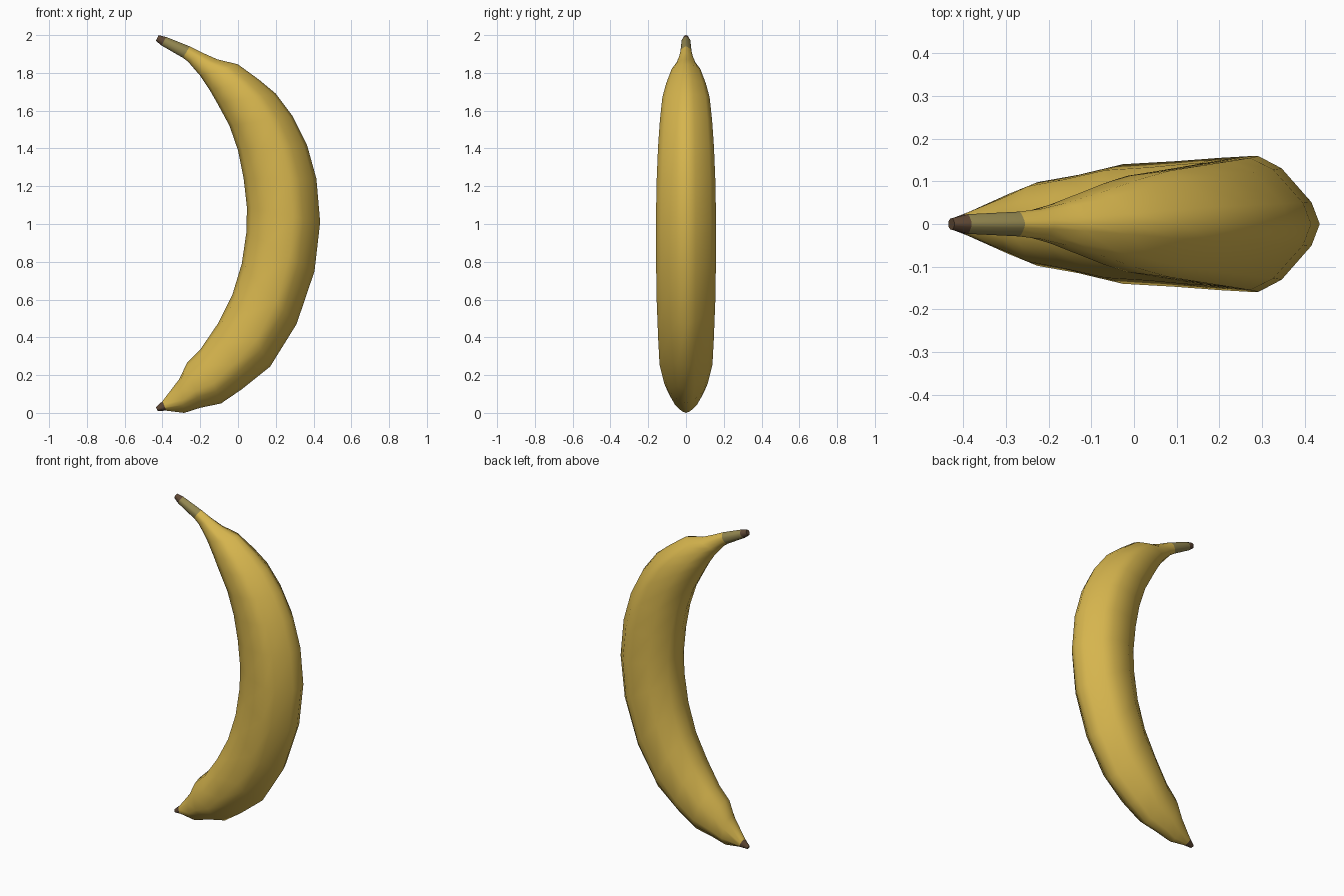
import bpy, bmesh, math
from mathutils import Vector


def material(name, rgb):
    m = bpy.data.materials.new(name)
    m.diffuse_color = (*rgb, 1)
    return m


YELLOW, OLIVE, BROWN = 0, 1, 2
mats = [material("ripe_yellow", (0.67, 0.46, 0.075)),
        material("stem_olive", (0.29, 0.24, 0.08)),
        material("dry_brown", (0.115, 0.065, 0.035))]

# Stations along the fruit: inner x, z, outer x, z, half width
stations = [
    (-0.435, 0.03, -0.425, 0.010, 0.012),
    (-0.40, 0.062, -0.38, 0.012, 0.028),
    (-0.31, 0.18, -0.285, 0.000, 0.070),
    (-0.27, 0.265, -0.20, 0.027, 0.098),
    (-0.20, 0.335, -0.09, 0.050, 0.115),
    (-0.105, 0.475, 0.02, 0.125, 0.140),
    (-0.03, 0.625, 0.17, 0.245, 0.147),
    (0.02, 0.79, 0.31, 0.47, 0.155),
    (0.045, 0.96, 0.405, 0.75, 0.159),
    (0.047, 1.09, 0.435, 1.01, 0.159),
    (0.03, 1.24, 0.415, 1.24, 0.155),
    (0.0, 1.39, 0.365, 1.42, 0.148),
    (-0.045, 1.52, 0.29, 1.57, 0.138),
    (-0.11, 1.64, 0.20, 1.69, 0.125),
    (-0.15, 1.71, 0.11, 1.765, 0.105),
    (-0.20, 1.785, 0.0, 1.845, 0.075),
    (-0.235, 1.825, -0.11, 1.872, 0.050),
    (-0.265, 1.86, -0.185, 1.905, 0.036),
    (-0.292, 1.88, -0.255, 1.94, 0.029),
    (-0.405, 1.945, -0.38, 1.99, 0.023),
    (-0.435, 1.970, -0.42, 2.0, 0.014),
]

# Ridged cross-section: position from inner to outer side, share of half width
half = [(1, 0), (0.95, 0.32), (0.77, 0.82), (0.63, 1), (0.3, 0.9), (0.06, 0.5), (0, 0)]
section = half + [(u, -v) for u, v in half[-2:0:-1]]
n = len(section)

bm = bmesh.new()
rings = []
for ix, iz, ox, oz, w in stations:
    a, b = Vector((ix, 0, iz)), Vector((ox, 0, oz))
    rings.append([bm.verts.new(a.lerp(b, u) + Vector((0, v * w, 0))) for u, v in section])

# Skin: brown at both tips, olive stem, yellow peel
last = len(rings) - 2
for i in range(last + 1):
    color = BROWN if i in (0, last) else OLIVE if i == last - 1 else YELLOW
    for j in range(n):
        k = (j + 1) % n
        f = bm.faces.new((rings[i][j], rings[i][k], rings[i + 1][k], rings[i + 1][j]))
        f.material_index = color
for ring in (rings[0], rings[-1]):
    bm.faces.new(ring).material_index = BROWN
bmesh.ops.recalc_face_normals(bm, faces=bm.faces[:])

mesh = bpy.data.meshes.new("banana")
bm.to_mesh(mesh)
bm.free()
for m in mats:
    mesh.materials.append(m)
banana = bpy.data.objects.new("banana", mesh)
bpy.context.collection.objects.link(banana)
bpy.context.view_layer.objects.active = banana
banana.select_set(True)
bpy.ops.object.shade_smooth_by_angle(angle=math.radians(50))
